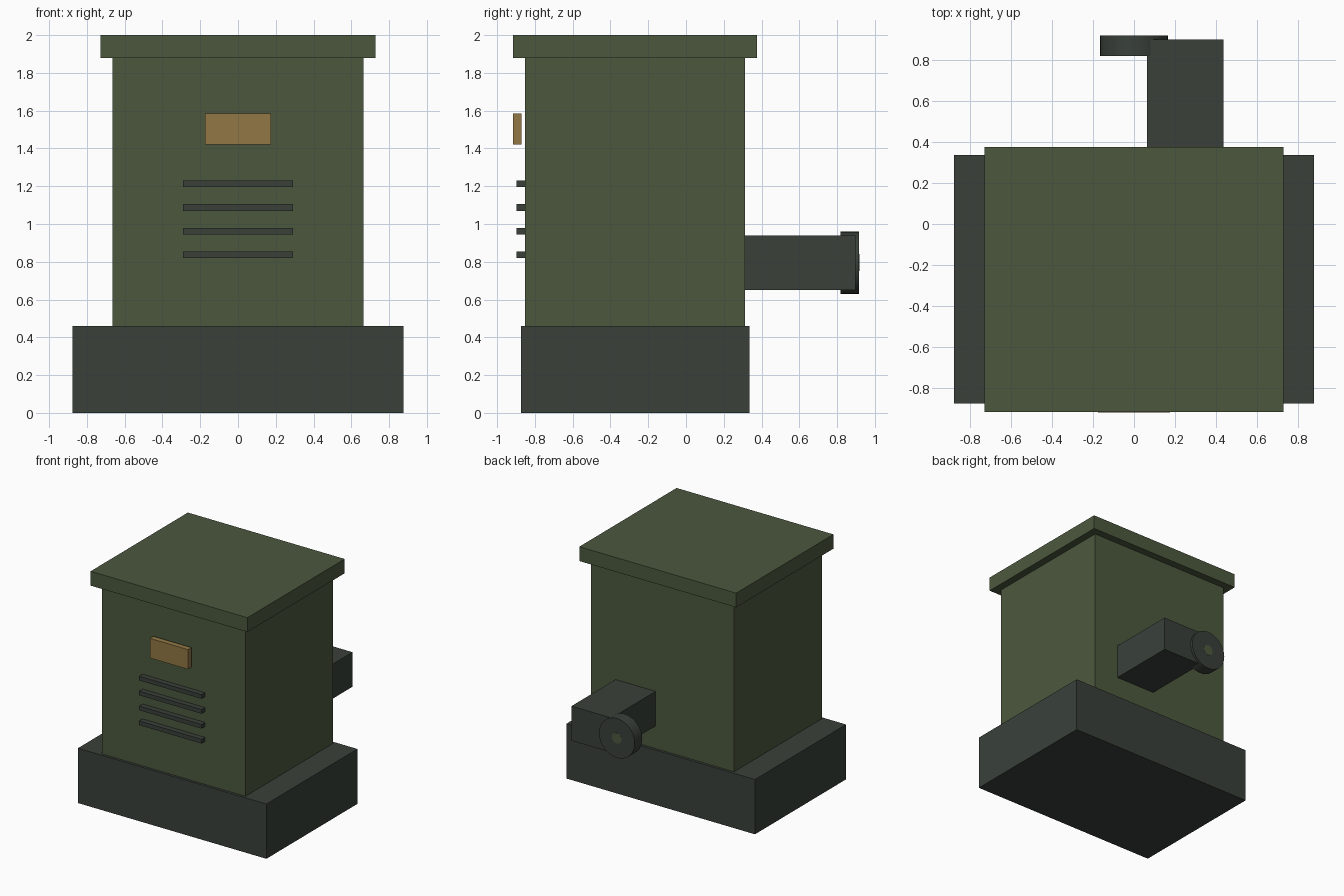
import bpy, math

if "Cube" in bpy.data.objects:
    bpy.data.objects.remove(bpy.data.objects["Cube"])


def material(name, rgb):
    m = bpy.data.materials.new(name)
    m.diffuse_color = (*rgb, 1)
    m.use_nodes = True
    m.node_tree.nodes["Principled BSDF"].inputs["Base Color"].default_value = m.diffuse_color
    return m


GREEN = material("olive_green", (0.072, 0.097, 0.048))
DARK = material("dark_iron", (0.041, 0.051, 0.042))
BRASS = material("brass", (0.285, 0.185, 0.06))


def box(name, x, y, z, mat):
    """Box from (min, max) ranges."""
    bpy.ops.mesh.primitive_cube_add(size=1, location=[(a + b) / 2 for a, b in (x, y, z)])
    o = bpy.context.object
    o.name = name
    o.scale = [b - a for a, b in (x, y, z)]
    bpy.ops.object.transform_apply(location=False, rotation=False, scale=True)
    o.data.materials.append(mat)
    return o


def disc(name, radius, y, z, mat):
    """Short cylinder along y, centred on x = 0."""
    bpy.ops.mesh.primitive_cylinder_add(
        vertices=32, radius=radius, depth=y[1] - y[0],
        location=(0, (y[0] + y[1]) / 2, z), rotation=(math.pi / 2, 0, 0))
    o = bpy.context.object
    o.name = name
    o.data.materials.append(mat)
    bpy.ops.object.shade_smooth_by_angle(angle=math.radians(35))
    return o


# Cabinet: plinth, body and lid
box("plinth", (-0.875, 0.875), (-0.873, 0.335), (0, 0.46), DARK)
box("body", (-0.665, 0.665), (-0.852, 0.313), (0.46, 1.88), GREEN)
box("lid", (-0.728, 0.728), (-0.915, 0.375), (1.88, 2.0), GREEN)

# Front plate, standing slightly off the body
box("front_plate", (-0.176, 0.176), (-0.916, -0.87), (1.42, 1.585), BRASS)

# Vent slats
for i in range(4):
    z = 0.82 + i * 0.125
    box(f"vent_slat_{i + 1}", (-0.29, 0.29), (-0.897, -0.845), (z, z + 0.035), DARK)

# Rear motor housing with wheel and hub
box("motor_housing", (0.063, 0.435), (0.305, 0.897), (0.65, 0.94), DARK)
disc("wheel", 0.166, (0.817, 0.917), 0.795, DARK)
disc("wheel_hub", 0.045, (0.82, 0.918), 0.795, GREEN)
